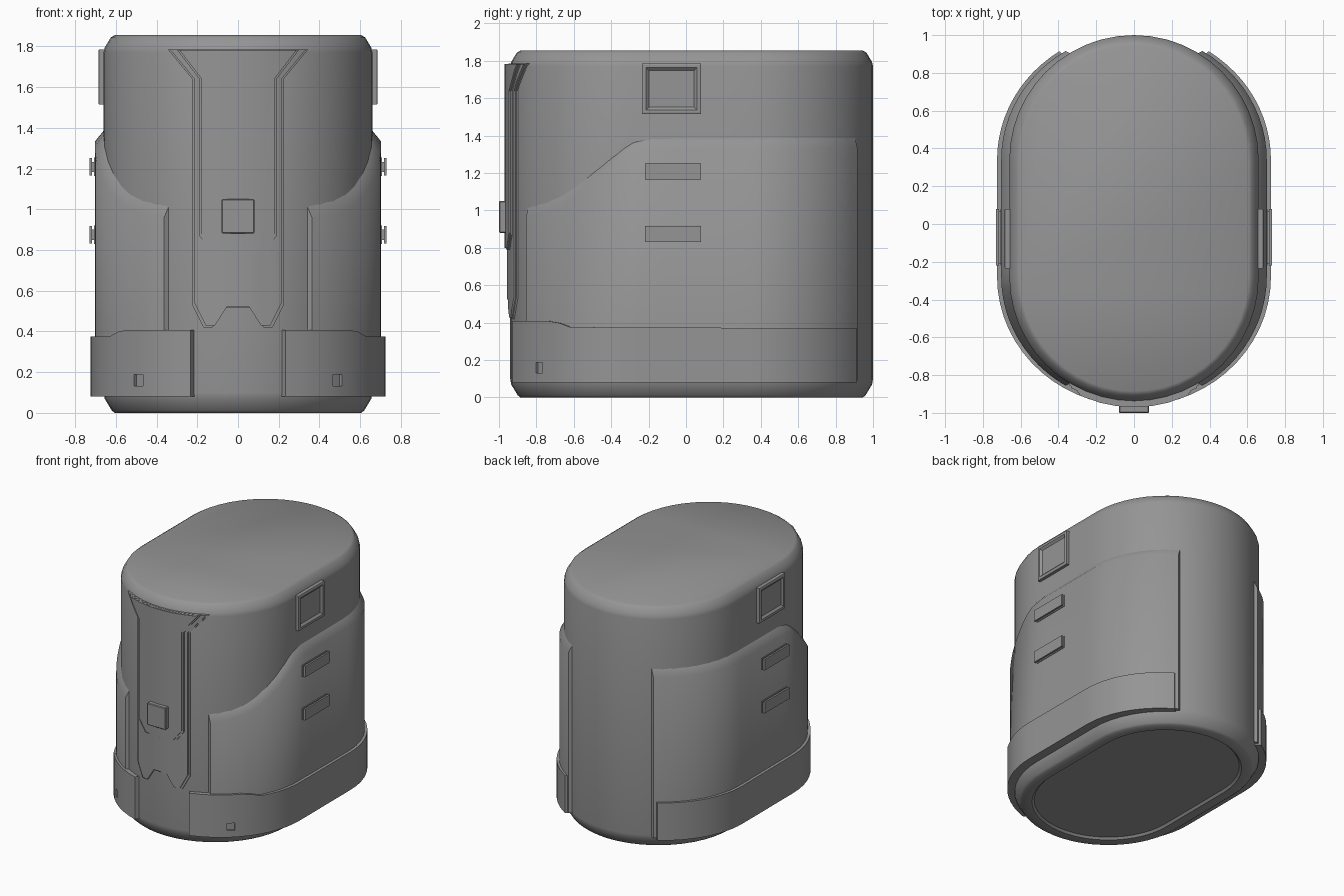
import bpy, bmesh
from math import sin, cos, asin, pi, radians
from mathutils import Matrix, Vector

cube = bpy.data.objects.get("Cube")
if cube:
    bpy.data.objects.remove(cube, do_unlink=True)

grey = bpy.data.materials.new("plain grey")
grey.use_nodes = True
COLOUR = (0.3, 0.3, 0.3, 1)
grey.diffuse_color = COLOUR
grey.node_tree.nodes["Principled BSDF"].inputs["Base Color"].default_value = COLOUR

R, FRONT, BACK = 0.66, -0.28, 0.34   # rounded ends: radius and centres


def add_object(bm, name, angle=35):
    bmesh.ops.recalc_face_normals(bm, faces=bm.faces)
    mesh = bpy.data.meshes.new(name)
    bm.to_mesh(mesh)
    mesh.materials.clear()
    mesh.materials.append(grey)
    mesh.shade_smooth()
    mesh.set_sharp_from_angle(angle=radians(angle))
    obj = bpy.data.objects.new(name, mesh)
    bpy.context.scene.collection.objects.link(obj)
    return obj


def add_pair(bm, name, angle=35):
    """Left part as built, right part mirrored in x."""
    add_object(bm, "left_" + name, angle)
    bmesh.ops.scale(bm, vec=(-1, 1, 1), verts=bm.verts)
    add_object(bm, "right_" + name, angle)
    bm.free()


def side_path(side, end, x_front=0, x_back=0, n=12):
    """Left half of the outline, front to back, grown by side and end."""
    rx, ry = R + side, R + end
    a, b = asin(x_front / R), asin(x_back / R)
    front = [a + (pi / 2 - a) * i / n for i in range(n + 1)]
    back = [pi / 2 + (b - pi / 2) * i / n for i in range(n + 1)]
    pts = [(rx * sin(t), FRONT - ry * cos(t)) for t in front]
    pts += [(rx, FRONT + (BACK - FRONT) * i / 6) for i in range(1, 6)]
    return pts + [(rx * sin(t), BACK + ry * cos(t)) for t in back]


def ring(grow):
    half = side_path(grow, grow)
    return half + [(-x, y) for x, y in half[-2:0:-1]]


def skin(bm, rows, closed):
    """Join rows of points with quads and cap both ends."""
    vs = [[bm.verts.new(p) for p in row] for row in rows]
    n = len(vs[0])
    for lo, hi in zip(vs, vs[1:]):
        for i in range(n):
            j = (i + 1) % n
            bm.faces.new((lo[i], lo[j], hi[j], hi[i]))
    if closed:
        bm.faces.new(vs[0])
        bm.faces.new(vs[-1])


def stack(levels):
    bm = bmesh.new()
    skin(bm, [[(x, y, z) for x, y in ring(g)] for g, z in levels], True)
    return bm


def ramp(points, y):
    """Height read along a line of (y, z) points."""
    if y <= points[0][0]:
        return points[0][1]
    for (y0, z0), (y1, z1) in zip(points, points[1:]):
        if y <= y1:
            return z0 + (z1 - z0) * (y - y0) / (y1 - y0)
    return points[-1][1]


def wrap(side, end, x_front, x_back, bottom, top, chamfer, depth):
    """Solid layer wrapped round the left side, with a top edge by y."""
    outer = side_path(side, end, x_front, x_back)
    inner = side_path(-depth, -depth, x_front, x_back)
    rows = []
    for (ox, oy), (ix, iy) in zip(outer, inner):
        z = ramp(top, oy)
        rows.append([(ix, iy, bottom), (ox, oy, bottom),
                     (ox, oy, z - chamfer), (ix, iy, z)])
    bm = bmesh.new()
    skin(bm, rows, True)
    return bm


def box(bm, lo, hi):
    lo, hi = Vector(lo), Vector(hi)
    m = Matrix.Translation((lo + hi) / 2) @ Matrix.Diagonal((*(hi - lo), 1))
    return bmesh.ops.create_cube(bm, size=1, matrix=m)["verts"]


def boolean(obj, cutter, operation):
    mod = obj.modifiers.new("cut", "BOOLEAN")
    mod.object, mod.operation, mod.solver = cutter, operation, "EXACT"
    graph = bpy.context.evaluated_depsgraph_get()
    mesh = bpy.data.meshes.new_from_object(obj.evaluated_get(graph))
    bpy.data.objects.remove(obj, do_unlink=True)
    bpy.data.objects.remove(cutter, do_unlink=True)
    bm = bmesh.new()
    bm.from_mesh(mesh)
    bpy.data.meshes.remove(mesh)
    return bm


# Main body with rounded rim and recessed underside
body = stack([(-0.14, 0.015), (-0.125, 0), (-0.055, 0), (-0.04, 0.012), (-0.005, 0.07),
              (0, 0.1), (0, 1.77), (-0.006, 1.795), (-0.035, 1.843), (-0.055, 1.855)])
add_object(body, "body", 40)

# Raised side shells with a sweeping top edge
sweep = [(-0.86, 1.015), (-0.75, 1.045), (-0.65, 1.09), (-0.5, 1.2),
         (-0.35, 1.32), (-0.25, 1.385), (0.9, 1.39)]
add_pair(wrap(0.043, 0.012, 0.34, 0.34, 0.09, sweep, 0.055, 0.002), "side_shell", 50)

# Base bands with a small square notch
band_top = [(-0.7, 0.408), (-0.63, 0.376), (0.9, 0.37)]
band = add_object(wrap(0.065, 0.025, 0.212, 0.36, 0.08, band_top, 0, 0.02), "band")
bm = bmesh.new()
box(bm, (-0.028, -0.025, -0.028), (0.028, 0.025, 0.028))
bmesh.ops.transform(bm, verts=bm.verts,
                    matrix=Matrix.Translation((0.48, -0.775, 0.16)) @ Matrix.Rotation(radians(42), 4, "Z"))
notch = add_object(bm, "notch_cutter")
add_pair(boolean(band, notch, "DIFFERENCE"), "base_band")

# Front panel: layered plates that follow the curved front
trim = [(0.345, 1.785), (0.225, 1.64), (0.225, 0.53), (0.17, 0.42), (0.125, 0.42), (0.065, 0.515)]
plate = [(0.3, 1.783), (0.19, 1.64), (0.19, 0.87), (0.13, 0.79)]
layers = [("trim_edge", trim, 0, 0.008), ("trim", trim, 0.012, 0.016),
          ("plate_edge", plate, 0, 0.023), ("plate", plate, 0.012, 0.03)]
for name, points, inset, grow in layers:
    half = [(x - inset, z + (inset * 0.7 if z < 1 else -inset * 0.1)) for x, z in points]
    outline = half + [(-x, z) for x, z in reversed(half)]
    bm = bmesh.new()
    skin(bm, [[(x, y, z) for x, z in outline] for y in (-1.2, -0.7)], True)
    prism = add_object(bm, "prism")
    solid = add_object(stack([(grow, 0.2), (grow, 2)]), "solid")
    add_object(boolean(solid, prism, "INTERSECT"), "front_" + name)

# Front button
bm = bmesh.new()
box(bm, (-0.08, -1, 0.88), (0.08, -0.94, 1.05))
bmesh.ops.bevel(bm, geom=bm.edges[:], offset=0.005, segments=1, affect="EDGES")
add_object(bm, "front_button", 20)

# Side handles: foot, stem and cap
for name, z in (("upper", 1.208), ("lower", 0.875)):
    bm = bmesh.new()
    box(bm, (0.68, -0.22, z - 0.045), (0.708, 0.08, z + 0.045))
    box(bm, (0.7, -0.21, z - 0.025), (0.722, 0.07, z + 0.025))
    box(bm, (0.716, -0.22, z - 0.043), (0.73, 0.08, z + 0.043))
    add_pair(bm, name + "_side_handle")

# Square side ports with a framed recess
bm = bmesh.new()
box(bm, (0.64, -0.235, 1.515), (0.683, 0.08, 1.785))
face = max(bm.faces, key=lambda f: f.calc_center_median().x)
bmesh.ops.inset_individual(bm, faces=[face], thickness=0.012, depth=0.003)
bmesh.ops.inset_individual(bm, faces=[face], thickness=0.018)
bmesh.ops.inset_individual(bm, faces=[face], thickness=0.022, depth=-0.014)
add_pair(bm, "side_port", 15)
